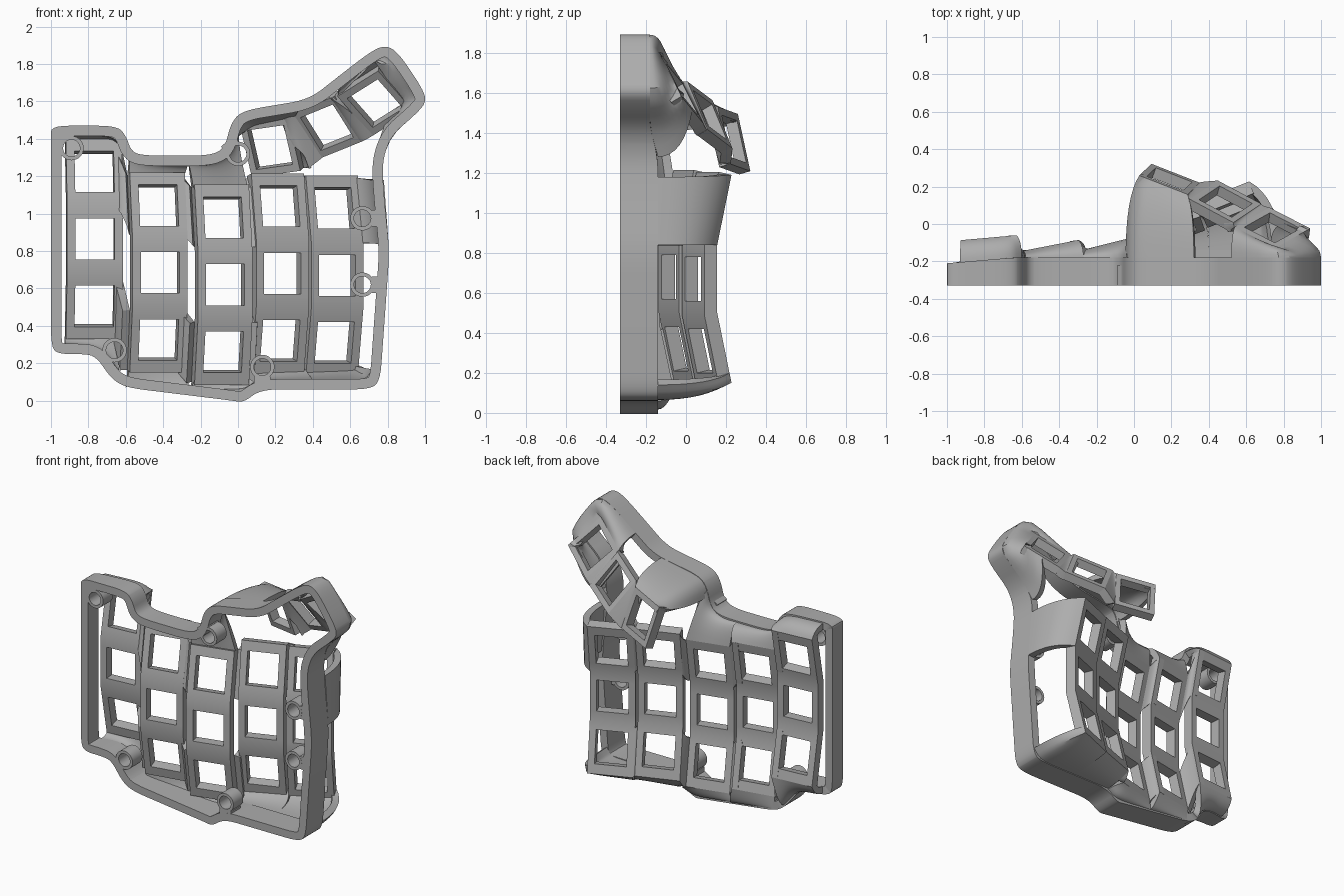
import bpy, bmesh, math
from mathutils import Vector as V

if "Cube" in bpy.data.objects:
    bpy.data.objects.remove(bpy.data.objects["Cube"])

grey = bpy.data.materials.new("matte_grey")
grey.use_nodes = True
grey.diffuse_color = (0.42, 0.42, 0.42, 1)
grey.node_tree.nodes["Principled BSDF"].inputs["Base Color"].default_value = grey.diffuse_color
FRONT = -0.33


def build(name, rows, skip=None, closed=False, thick=0.0, centre=None):
    """Skin a grid of points, point it away from centre and thicken it inwards."""
    bm = bmesh.new()
    grid = [[bm.verts.new(p) for p in row] for row in rows]
    for i in range(len(grid) - (not closed)):
        a, b = grid[i], grid[(i + 1) % len(grid)]
        for j in range(len(a) - (not closed)):
            k = (j + 1) % len(a)
            if not (skip and skip(i, j)):
                bm.faces.new((a[j], a[k], b[k], b[j]))
    bm.normal_update()
    if closed:
        bmesh.ops.recalc_face_normals(bm, faces=bm.faces)
    elif sum(f.normal.dot(f.calc_center_median() - V(centre)) * f.calc_area() for f in bm.faces) < 0:
        bmesh.ops.reverse_faces(bm, faces=bm.faces)
    mesh = bpy.data.meshes.new(name)
    bm.to_mesh(mesh)
    bm.free()
    mesh.materials.append(grey)
    ob = bpy.data.objects.new(name, mesh)
    bpy.context.collection.objects.link(ob)
    if thick:
        m = ob.modifiers.new("thickness", "SOLIDIFY")
        m.thickness, m.offset, m.use_even_offset = thick, -1, True
    bpy.ops.object.select_all(action="DESELECT")
    ob.select_set(True)
    bpy.context.view_layer.objects.active = ob
    if thick:
        bpy.ops.object.modifier_apply(modifier="thickness")
    bpy.ops.object.shade_smooth_by_angle(angle=math.radians(30))
    return ob


def bezier(a, c, b, n):
    return [a * (1 - t) ** 2 + c * 2 * t * (1 - t) + b * t * t for t in (i / n for i in range(n + 1))]


def fillet(pts, closed=False, r=0.1):
    """Round every corner of a path."""
    out, n = [], len(pts)
    for i, p in enumerate(pts):
        if not closed and i in (0, n - 1):
            out.append(p)
            continue
        ends = []
        for q in (pts[i - 1], pts[(i + 1) % n]):
            d = q - p
            ends.append(p + d.normalized() * min(r, d.length * 0.48))
        out += bezier(ends[0], p, ends[1], 5)
    return out


def resample(pts, n=18):
    lengths = [(b - a).length for a, b in zip(pts, pts[1:])]
    total, out = sum(lengths), []
    for k in range(n + 1):
        d, i = total * k / n, 0
        while i < len(lengths) - 1 and d > lengths[i]:
            d -= lengths[i]
            i += 1
        out.append(pts[i].lerp(pts[i + 1], min(1, d / max(lengths[i], 1e-6))))
    return out


def rim_point(x, z):
    """Point on the back edge of the outer wall."""
    if x < -0.9:
        y = -0.21
    elif x > 0.7 and z < 1.4 or z < 0.2:
        y = -0.14
    else:
        y = -0.18
    return V((x, y, z))


def patch(name, a, b, centre=(0, -0.1, 0.7), pull=0.75, thick=0.045):
    """Curved skin that leaves edge a straight backwards and bends to edge b."""
    a, b = resample(a), resample(b)
    rows = [bezier(p, V((p.x, p.y + (q.y - p.y) * pull, p.z)), q, 8) for p, q in zip(a, b)]
    return build(name, rows, thick=thick, centre=centre)


# outer wall: a closed ring with a flat front rim
outline = [(-1, 1.4), (-1, 1.47), (-.65, 1.47), (-.6, 1.42), (-.57, 1.33), (-.5, 1.31),
           (-.15, 1.31), (-.07, 1.35), (-.04, 1.48), (.02, 1.55), (.38, 1.61), (.52, 1.72),
           (.7, 1.86), (.78, 1.9), (.85, 1.87), (.98, 1.68), (1.01, 1.6), (.95, 1.53),
           (.82, 1.42), (.77, 1.28), (.78, 1.1), (.81, .8), (.76, .1), (.7, .06), (.12, .06),
           (.03, -.01), (-.03, 0), (-.6, .07), (-.68, .12), (-.76, .24), (-.84, .25),
           (-.97, .25), (-1, .3)]
rim = [rim_point(*p) for p in outline]
path = fillet(rim, closed=True)
rows = []
for i, p in enumerate(path):
    d = path[(i + 1) % len(path)] - path[i - 1]
    inner = p + V((d.z, 0, -d.x)).normalized() * 0.055
    rows.append([V((p.x, FRONT, p.z)), p, inner, V((inner.x, FRONT, inner.z))])
build("outer_wall", rows, closed=True)

# key columns: bent plates with three square openings each
columns = [(-.77, -.15, .865, 5), (-.43, -.19, .685, 11), (-.085, -.17, .62, 14),
           (.215, -.02, .68, 20), (.505, .10, .67, 22)]
HALF, END = 0.15, 0.52


def on_column(i, u, v):
    x, y, z, tilt = columns[i]
    c, s = math.cos(math.radians(tilt)), math.sin(math.radians(tilt))
    n = max(0, abs(v) - 0.17) * 0.22
    return V((x + u * c - n * s, y + u * s + n * c, z + v))


def opening(i, j):
    return i % 3 == 1 and j == 1


us = (-HALF, -.105, .105, HALF)
vs = (-END, -.455, -.235, -.17, -.11, .11, .17, .235, .455, END)
for i in range(len(columns)):
    build(f"key_column_{i + 1}", [[on_column(i, u, v) for u in us] for v in vs],
          skip=opening, thick=0.07, centre=(0, -9, 0.7))

# webs that close the steps between columns near their ends
for i in range(len(columns) - 1):
    for side, label in ((-1, "lower"), (1, "upper")):
        span = [side * END, side * 0.2]
        patch(f"{label}_web_{i + 1}", [on_column(i, HALF, v) for v in span],
              [on_column(i + 1, -HALF, v) for v in span], centre=(0, -9, 0.7), pull=0.5)


def end_edge(i, side):
    return [on_column(i, -HALF, side * END), on_column(i, HALF, side * END)]


# shells joining the wall to the column ends
def edge(*pts):
    return fillet([rim_point(*p) for p in pts])


tops = [[(-.93, 1.46), (-.66, 1.46), (-.6, 1.4)],
        [(-.58, 1.33), (-.5, 1.3), (-.27, 1.3)],
        [(-.27, 1.3), (-.15, 1.3), (-.07, 1.35), (-.04, 1.46)]]
bottoms = [[(-.93, .26), (-.76, .25), (-.67, .13)],
           [(-.6, .08), (-.26, .04)],
           [(-.26, .04), (.03, .01), (.11, .06)],
           [(.11, .065), (.4, .065)]]
for i, pts in enumerate(tops):
    patch(f"top_shell_{i + 1}", edge(*pts), end_edge(i, 1))
for i, pts in enumerate(bottoms):
    patch(f"bottom_shell_{i + 1}", edge(*pts), end_edge(i, -1))
patch("bottom_corner_shell", edge((.4, .065), (.7, .065), (.755, .14)),
      end_edge(4, -1) + [on_column(4, HALF, -.47)])
patch("side_band", edge((.78, 1.18), (.805, .84)),
      [on_column(4, HALF, END), on_column(4, HALF, .17)])

# thumb cluster: three tilted square frames
thumb = [((.19, .24, 1.37), (.92, -.36, .13), (-.18, -.22, .95)),
         ((.49, .12, 1.49), (.82, -.44, .33), (-.38, -.38, .82)),
         ((.74, -.02, 1.62), (.78, -.4, .49), (-.5, -.38, .73))]


def on_thumb(i, u, v):
    c, a, b = (V(t) for t in thumb[i])
    a.normalize()
    b = (b - a * b.dot(a)).normalized()
    return c + a * u + b * v


TU, TV = 0.14, 0.15
for i in range(3):
    build(f"thumb_frame_{i + 1}", [[on_thumb(i, u, v) for u in (-TU, -.105, .105, TU)]
          for v in (-TV, -.11, .11, TV)], skip=opening, thick=0.06, centre=(0, -9, -3))
for i in range(2):
    patch(f"thumb_web_{i + 1}", [on_thumb(i, TU, v) for v in (-TV, TV)],
          [on_thumb(i + 1, -TU, v) for v in (-TV, TV)], centre=(0, -9, -3), pull=0.5, thick=0.06)

# shells from the wall up to the thumb cluster, leaving the triangular window
patch("thumb_inner_shell", edge((-.045, 1.42), (-.03, 1.49), (.02, 1.545), (.32, 1.6)),
      [on_thumb(0, -TU, TV), on_thumb(0, TU, TV)], centre=(.2, -.2, 1))
patch("thumb_outer_shell", fillet(rim[11:20]),
      [on_thumb(2, -TU, TV), on_thumb(2, TU, TV), on_thumb(2, TU, -TV), on_thumb(2, 0, -TV)],
      centre=(.7, -.2, 1.55))

# screw bosses: short tubes, each tied to the wall by a small neck
bosses = [(-.89, 1.35, -.95, 1.4), (0, 1.32, -.05, 1.38), (.665, .975, .76, .975),
          (.665, .62, .76, .62), (.13, .18, .13, .1), (-.66, .27, -.72, .22)]
for k, (x, z, nx, nz) in enumerate(bosses):
    rows = []
    for s in range(32):
        a = s * math.tau / 32
        rows.append([V((x + r * math.cos(a), y, z + r * math.sin(a)))
                     for r, y in ((.045, FRONT), (.065, FRONT), (.065, -.22), (.045, -.22))])
    build(f"screw_boss_{k + 1}", rows, closed=True)
    d = V((nx - x, 0, nz - z)).normalized()
    side = V((d.z, 0, -d.x)) * 0.045
    start, stop = V((x, 0, z)) + d * 0.052, V((nx, 0, nz)) + d * 0.01
    bpy.ops.mesh.primitive_cube_add(size=1, location=(start + stop) / 2 + V((0, -.275, 0)),
                                    rotation=(0, -math.atan2(d.z, d.x), 0))
    neck = bpy.context.object
    neck.name = f"boss_neck_{k + 1}"
    neck.scale = ((stop - start).length, 0.108, side.length * 2)
    neck.data.materials.append(grey)
